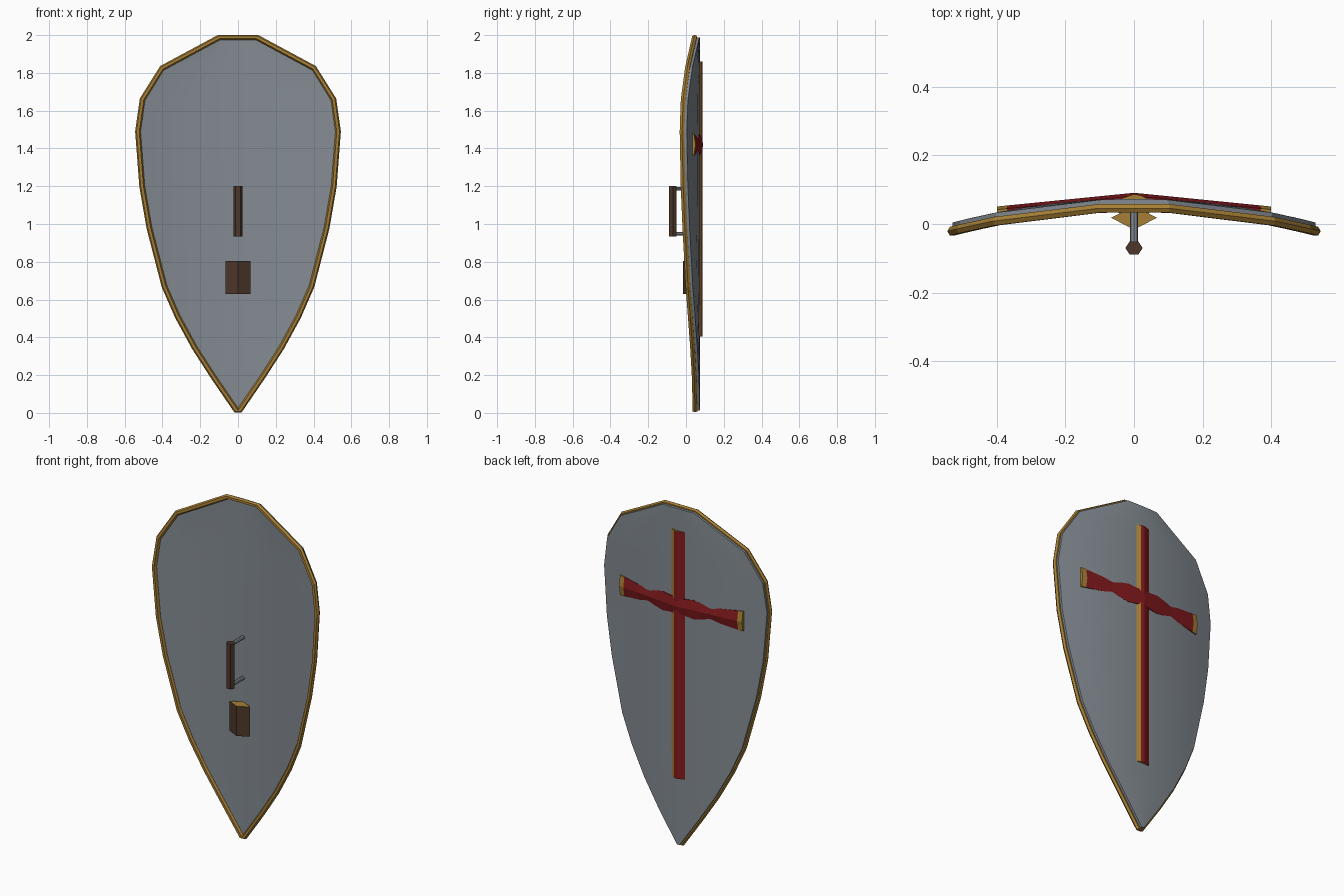
import bpy, bmesh, math
from mathutils import Vector

if "Cube" in bpy.data.objects:
    bpy.data.objects.remove(bpy.data.objects["Cube"])


def material(name, rgb):
    m = bpy.data.materials.new(name)
    m.diffuse_color = (*rgb, 1)
    m.use_nodes = True
    m.node_tree.nodes["Principled BSDF"].inputs["Base Color"].default_value = m.diffuse_color
    return m


STEEL = material("steel grey", (0.23, 0.26, 0.29))
GOLD = material("gold", (0.38, 0.21, 0.035))
RED = material("deep red", (0.22, 0.010, 0.012))
LEATHER = material("brown leather", (0.075, 0.038, 0.024))


def finish(bm, name, *mats):
    bmesh.ops.recalc_face_normals(bm, faces=bm.faces)
    me = bpy.data.meshes.new(name)
    bm.to_mesh(me)
    bm.free()
    ob = bpy.data.objects.new(name, me)
    bpy.context.collection.objects.link(ob)
    for m in mats:
        me.materials.append(m)
    return ob


def loft(bm, rings, closed=False):
    """Bridge equal-length rings of points, capping the ends unless closed."""
    vs = [[bm.verts.new(p) for p in r] for r in rings]
    n, k = len(vs[0]), len(vs)
    for i in range(k if closed else k - 1):
        a, b = vs[i], vs[(i + 1) % k]
        for j in range(n):
            bm.faces.new((a[j], a[(j + 1) % n], b[(j + 1) % n], b[j]))
    if not closed:
        bm.faces.new(vs[0])
        bm.faces.new(vs[-1])


# half outline of the shield (half width, height), tip to top
OUTLINE = [(0.008, 0.012), (0.13, 0.19), (0.23, 0.345), (0.32, 0.51), (0.39, 0.67),
           (0.47, 0.98), (0.508, 1.2), (0.53, 1.49), (0.506, 1.66), (0.403, 1.825), (0.1, 1.988)]
THICK = 0.025


def bulge(x):
    return 0.073 - 0.245 * x * x


# curved shield board: a grid of rows, with an outer and an inner skin
bm = bmesh.new()
cols = 10
rings = []
for w, z in OUTLINE:
    xs = [w * (2 * i / cols - 1) for i in range(cols + 1)]
    rings.append([(x, bulge(x), z) for x in xs] +
                 [(x, bulge(x) - THICK, z) for x in reversed(xs)])
vs = [[bm.verts.new(p) for p in r] for r in rings]
n = 2 * (cols + 1)
for a, b in zip(vs, vs[1:]):
    for j in range(n):
        bm.faces.new((a[j], a[(j + 1) % n], b[(j + 1) % n], b[j]))
for r in (vs[0], vs[-1]):
    for j in range(cols):
        bm.faces.new((r[j], r[j + 1], r[n - 2 - j], r[n - 1 - j]))
board = finish(bm, "shield_board", STEEL)
bpy.context.view_layer.objects.active = board
board.select_set(True)
bpy.ops.object.shade_smooth_by_angle(angle=math.radians(20))
board.select_set(False)

# six-sided rim swept round the inner edge of the board
path = [Vector((w, bulge(w) - THICK, z)) for w, z in OUTLINE]
path += [Vector((-p.x, p.y, p.z)) for p in reversed(path)]
bm = bmesh.new()
rings = []
for i, p in enumerate(path):
    t = (path[(i + 1) % len(path)] - path[i - 1]).normalized()
    side = t.cross(Vector((0, 1, 0))).normalized()
    up = side.cross(t)
    rings.append([p + 0.0145 * (math.cos(a) * side + math.sin(a) * up)
                  for a in (k * math.pi / 3 for k in range(6))])
loft(bm, rings, closed=True)
finish(bm, "rim", GOLD)

# upright of the cross, a ridged bar with a gold strip on its +x side
bm = bmesh.new()
profile = [(0.053, 0.06), (0.053, 0.067), (0.02, 0.083), (0, 0.087), (-0.053, 0.069), (-0.053, 0.06)]
loft(bm, [[(x, y, z) for x, y in profile] for z in (0.405, 1.86)])
upright = finish(bm, "cross_upright", RED, GOLD)
for f in upright.data.polygons:
    if f.normal.x > 0.3 or abs(f.normal.z) > 0.9:
        f.material_index = 1

# crossbar, pinched and swollen along its length, with gold tips
half = [(0, 0.045), (0.06, 0.05), (0.1, 0.056), (0.14, 0.048), (0.2, 0.035),
        (0.27, 0.045), (0.37, 0.056), (0.4, 0.058)]
stations = [(-x, h) for x, h in reversed(half[1:])] + half
bm = bmesh.new()
rings = []
for x, h in stations:
    y = 0.091 - 0.1 * abs(x)          # ridge line falling to each side
    rings.append([(x, y - 0.025, 1.42 - h), (x, y - 0.009, 1.42 - h), (x, y, 1.42),
                  (x, y - 0.009, 1.42 + h), (x, y - 0.025, 1.42 + h)])
loft(bm, rings)
bar = finish(bm, "crossbar", RED, GOLD)
for f in bar.data.polygons:
    if abs(f.center.x) > 0.38:
        f.material_index = 1


def prism(name, sides, rx, ry, y, z0, z1, *mats):
    bm = bmesh.new()
    ang = [2 * math.pi * k / sides for k in range(sides)]
    loft(bm, [[(rx * math.cos(a), y + ry * math.sin(a), z) for a in ang] for z in (z0, z1)])
    return finish(bm, name, *mats)


# hand grip and the diamond pad below it
prism("hand_grip", 6, 0.025, 0.022, -0.07, 0.935, 1.2, LEATHER)
pad = prism("arm_pad", 4, 0.067, 0.034, 0.018, 0.63, 0.805, LEATHER, GOLD)
for f in pad.data.polygons:
    if abs(f.normal.z) > 0.9:
        f.material_index = 1
# back of the pad fills out to the board
prism("pad_backing", 4, 0.05, 0.022, 0.035, 0.635, 0.8, GOLD)

# struts that hold the grip
for name, z in (("lower_strut", 0.948), ("upper_strut", 1.187)):
    bm = bmesh.new()
    loft(bm, [[(0.012 * math.cos(a), y, z + 0.01 * math.sin(a))
               for a in (k * math.pi / 4 for k in range(8))] for y in (-0.065, 0.055)])
    finish(bm, name, STEEL)
